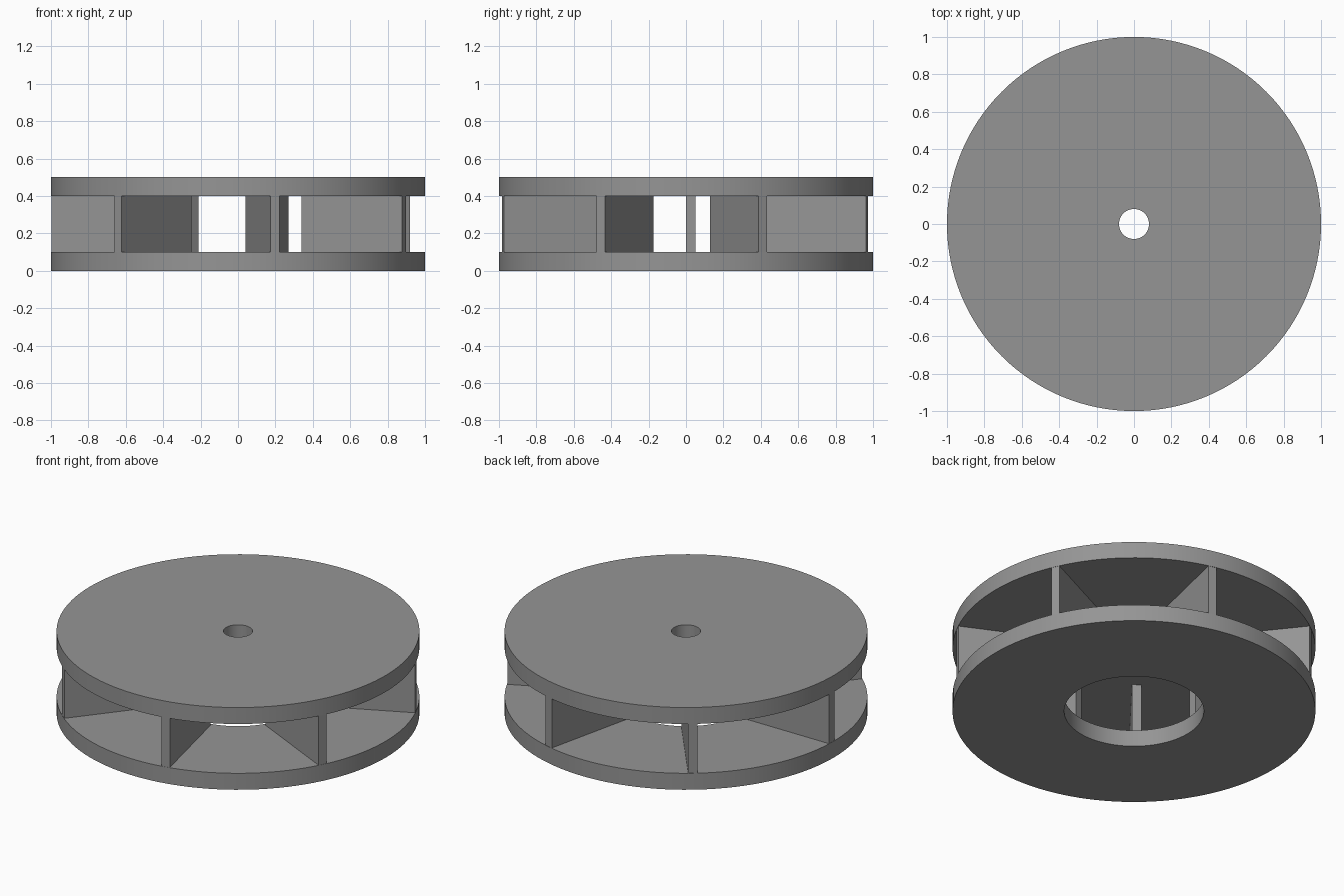
import bpy, bmesh, math
from mathutils import Matrix

if "Cube" in bpy.data.objects:
    bpy.data.objects.remove(bpy.data.objects["Cube"])

grey = bpy.data.materials.new("plain grey")
grey.diffuse_color = (0.3, 0.3, 0.3, 1)
grey.use_nodes = True
grey.node_tree.nodes["Principled BSDF"].inputs["Base Color"].default_value = grey.diffuse_color


def finish(name, bm):
    bmesh.ops.recalc_face_normals(bm, faces=bm.faces)
    mesh = bpy.data.meshes.new(name)
    bm.to_mesh(mesh)
    bm.free()
    mesh.materials.append(grey)
    obj = bpy.data.objects.new(name, mesh)
    bpy.context.collection.objects.link(obj)
    return obj


def ring(name, inner, outer, z0, z1, sides=128):
    """Flat disc with a round hole, made by spinning its cross-section."""
    bm = bmesh.new()
    loops = []
    for r, z in ((inner, z0), (outer, z0), (outer, z1), (inner, z1)):
        loops.append([bm.verts.new((r * math.cos(2 * math.pi * i / sides),
                                    r * math.sin(2 * math.pi * i / sides), z))
                      for i in range(sides)])
    for k in range(4):
        a, b = loops[k], loops[(k + 1) % 4]
        for i in range(sides):
            j = (i + 1) % sides
            bm.faces.new((a[i], a[j], b[j], b[i]))
    obj = finish(name, bm)
    bpy.ops.object.select_all(action='DESELECT')
    obj.select_set(True)
    bpy.context.view_layer.objects.active = obj
    bpy.ops.object.shade_smooth_by_angle(angle=math.radians(30))


# Discs: wide intake hole below, small shaft hole above
ring("bottom_disc", 0.385, 1.0, 0.0, 0.1)
ring("top_disc", 0.08, 1.0, 0.4, 0.5)

# Seven straight blades, each with one side on a radial line
BLADES = 7
for i in range(BLADES):
    bm = bmesh.new()
    place = (Matrix.Rotation(math.pi + 2 * math.pi * i / BLADES, 4, 'Z')
             @ Matrix.Translation((0.699, -0.025, 0.25))
             @ Matrix.Diagonal((0.598, 0.05, 0.3, 1)))
    bmesh.ops.create_cube(bm, size=1, matrix=place)
    finish(f"blade_{i + 1}", bm)
